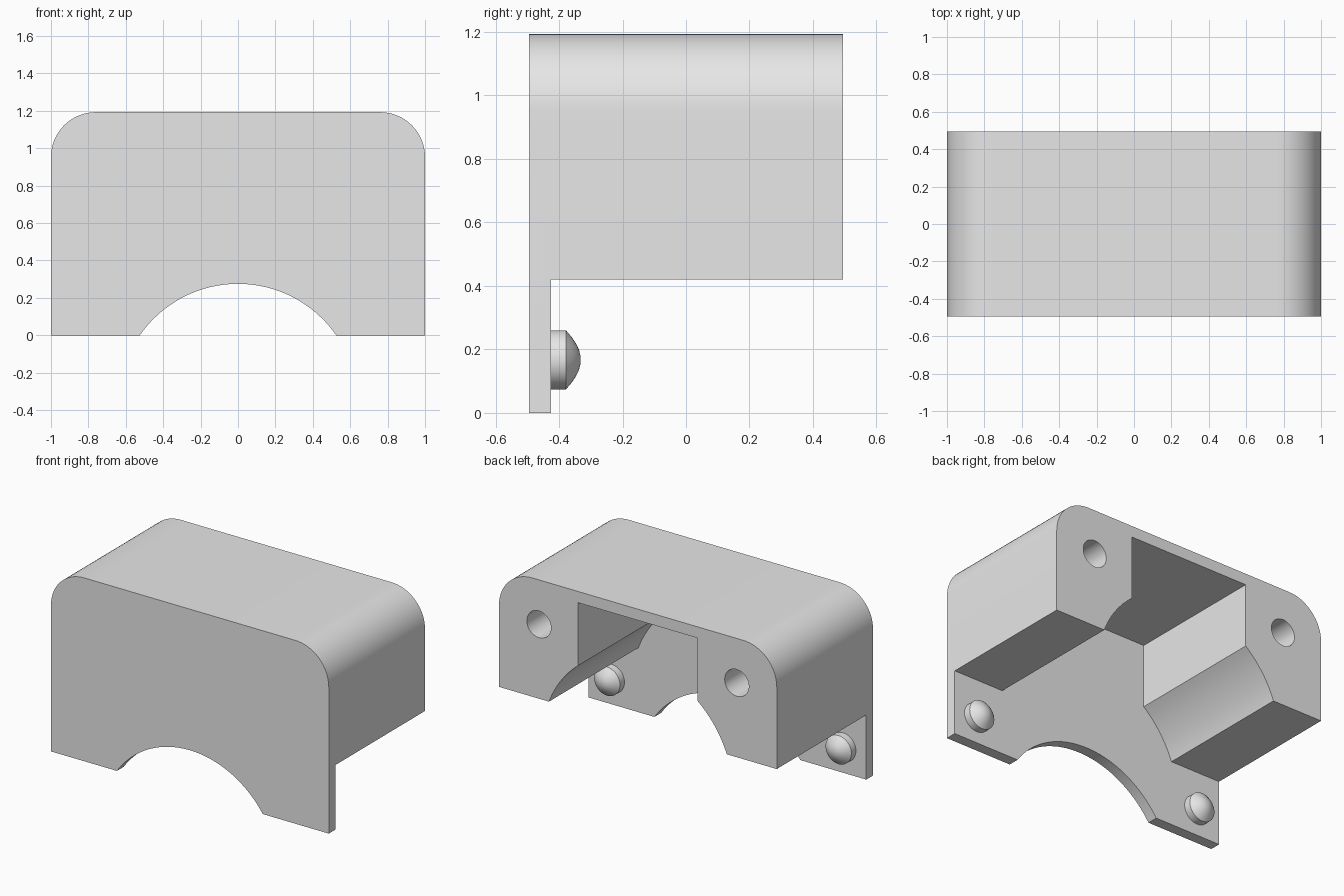
import bpy, bmesh
from math import sin, cos, pi, radians, atan2, hypot

default = bpy.data.objects.get("Cube")
if default:
    bpy.data.objects.remove(default, do_unlink=True)

grey = bpy.data.materials.new("plain grey")
grey.use_nodes = True
grey.diffuse_color = (0.8, 0.8, 0.8, 1)
grey.node_tree.nodes["Principled BSDF"].inputs["Base Color"].default_value = (0.8, 0.8, 0.8, 1)

FRONT, BACK, PLATE = -0.495, 0.495, -0.425   # PLATE: rear face of the front plate
HALF, TOP, CORNER = 1.0, 1.193, 0.24
BLOCK_Z = 0.42                               # underside of the block


def make_object(name, bm):
    bmesh.ops.recalc_face_normals(bm, faces=bm.faces)
    mesh = bpy.data.meshes.new(name)
    bm.to_mesh(mesh)
    bm.free()
    mesh.materials.append(grey)
    obj = bpy.data.objects.new(name, mesh)
    bpy.context.collection.objects.link(obj)
    return obj


def prism(name, profile, y0, y1):
    """Extrude an x-z outline from y0 to y1."""
    bm = bmesh.new()
    face = bm.faces.new([bm.verts.new((x, y0, z)) for x, z in profile])
    grown = bmesh.ops.extrude_face_region(bm, geom=[face])["geom"]
    verts = [v for v in grown if isinstance(v, bmesh.types.BMVert)]
    bmesh.ops.translate(bm, verts=verts, vec=(0, y1 - y0, 0))
    return make_object(name, bm)


def lathe(name, x, z, profile, steps=48):
    """Turn a (radius, y) profile around an axis along y."""
    bm = bmesh.new()
    verts = [bm.verts.new((r, y, 0)) for r, y in profile]
    edges = [bm.edges.new(pair) for pair in zip(verts, verts[1:])]
    bmesh.ops.spin(bm, geom=verts + edges, cent=(0, 0, 0), axis=(0, 1, 0),
                   angle=2 * pi, steps=steps)
    bmesh.ops.remove_doubles(bm, verts=bm.verts, dist=1e-5)
    bmesh.ops.translate(bm, verts=bm.verts, vec=(x, 0, z))
    return make_object(name, bm)


def arc(cx, cz, r, start, end, steps):
    angles = [start + (end - start) * i / steps for i in range(steps + 1)]
    return [(cx + r * cos(a), cz + r * sin(a)) for a in angles]


def mirrored(right):
    """Complete a half outline, running from bottom to top, on the other side."""
    return right + [(-x, z) for x, z in reversed(right)]


def smooth(obj):
    bpy.ops.object.select_all(action="DESELECT")
    obj.select_set(True)
    bpy.context.view_layer.objects.active = obj
    bpy.ops.object.shade_smooth_by_angle(angle=radians(30))


# Body outline: rounded top corners and an arched notch in the lower edge
notch_x, notch_z = 0.525, 0.275
notch_r = (notch_x ** 2 + notch_z ** 2) / (2 * notch_z)
notch_c = notch_z - notch_r
end = atan2(-notch_c, notch_x)
outline = mirrored([(HALF, 0)] + arc(HALF - CORNER, TOP - CORNER, CORNER, 0, pi / 2, 16))
outline += arc(0, notch_c, notch_r, pi - end, end, 40)
body = prism("body", outline, FRONT, BACK)

# Space behind the plate: open underside, curved flanks and square channel
flank_c = 0.178
low, high = atan2(BLOCK_Z - flank_c, 0.64), atan2(0.71 - flank_c, 0.43)
flank_r = hypot(0.64, BLOCK_Z - flank_c)
space = [(1.2, -0.2), (1.2, BLOCK_Z)] + arc(0, flank_c, flank_r, low, high, 12)
cutters = [prism("channel_cutter", mirrored(space + [(0.43, 1.12)]), PLATE, BACK + 0.2)]

# Round sockets in the rear face
for side in (-1, 1):
    cutters.append(lathe("socket_cutter", side * 0.712, 0.904,
                         [(0, 0), (0.087, 0), (0.087, BACK + 0.1), (0, BACK + 0.1)]))

bpy.context.view_layer.objects.active = body
for cutter in cutters:
    cutter.hide_render = True
    cut = body.modifiers.new("cut", "BOOLEAN")
    cut.operation, cut.solver, cut.object = "DIFFERENCE", "EXACT", cutter
    bpy.ops.object.modifier_apply(modifier=cut.name)
    bpy.data.objects.remove(cutter, do_unlink=True)
smooth(body)

# Domed pegs on the rear of the plate
peg = [(0, PLATE - 0.01), (0.093, PLATE - 0.01), (0.093, -0.378), (0.073, -0.361),
       (0.052, -0.347), (0.032, -0.337), (0.015, -0.333), (0, -0.332)]
for side, label in ((1, "left"), (-1, "right")):
    smooth(lathe(label + "_peg", side * 0.833, 0.167, peg))
